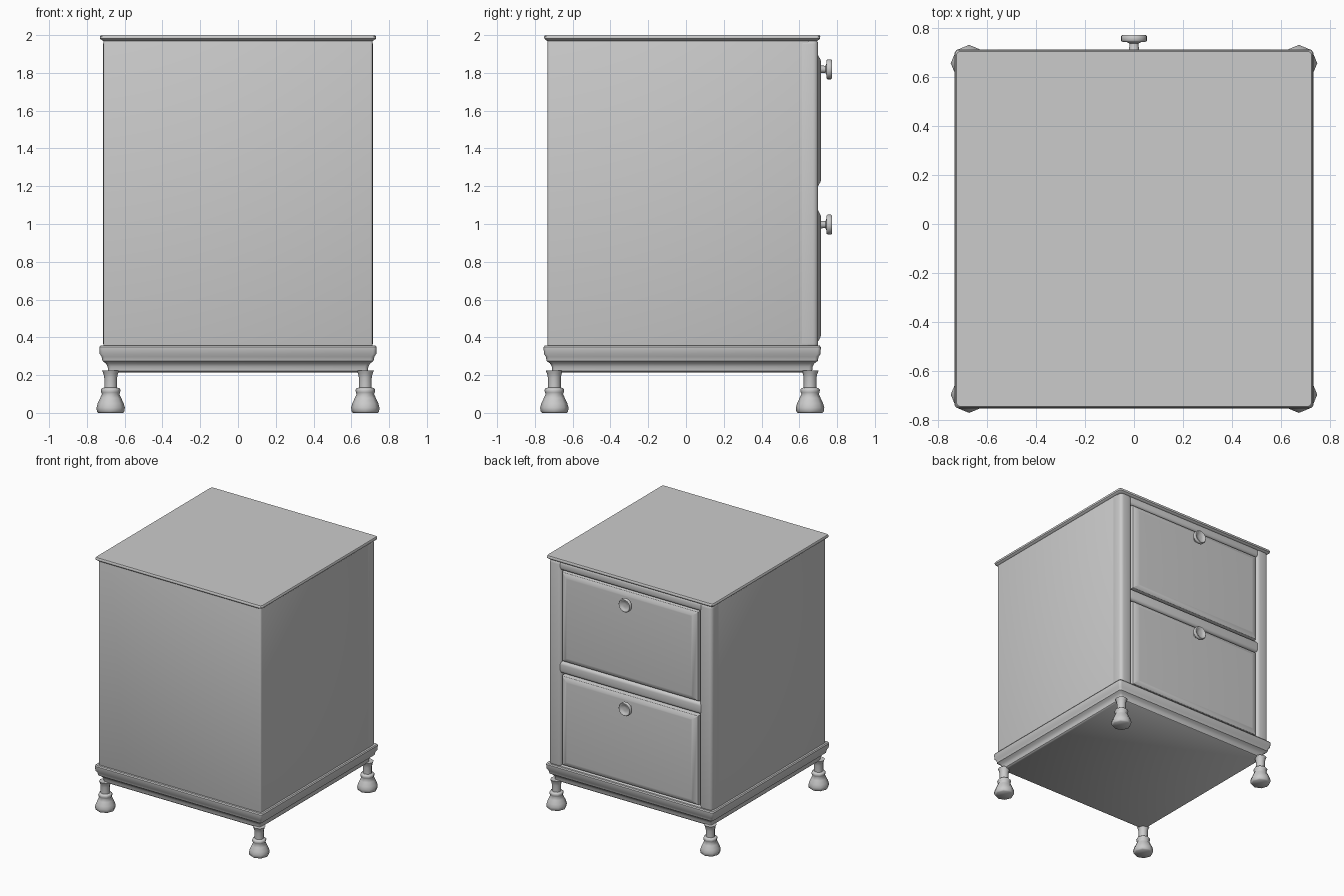
import bpy, bmesh
from math import cos, sin, pi, radians

if "Cube" in bpy.data.objects:
    bpy.data.objects.remove(bpy.data.objects["Cube"])

CY = -0.02  # centre of the cabinet in y (the knobs stick out at +y)


def finish(name, bm, angle=40):
    bmesh.ops.recalc_face_normals(bm, faces=bm.faces[:])
    me = bpy.data.meshes.new(name)
    bm.to_mesh(me)
    bm.free()
    ob = bpy.data.objects.new(name, me)
    bpy.context.collection.objects.link(ob)
    bpy.ops.object.select_all(action='DESELECT')
    ob.select_set(True)
    bpy.context.view_layer.objects.active = ob
    bpy.ops.object.shade_smooth_by_angle(angle=radians(angle))
    return ob


def loft(bm, rings):
    loops = [[bm.verts.new(p) for p in r] for r in rings]
    n = len(loops[0])
    for a, b in zip(loops, loops[1:]):
        for i in range(n):
            j = (i + 1) % n
            bm.faces.new((a[i], a[j], b[j], b[i]))
    bm.faces.new(loops[0][::-1])
    bm.faces.new(loops[-1])


def rounded_slab(name, profile, r=0.018, seg=3):
    """Stack rounded rectangles; profile holds (half width, z)."""
    bm = bmesh.new()
    rings = []
    for h, z in profile:
        ring = []
        for q, (sx, sy) in enumerate(((1, 1), (-1, 1), (-1, -1), (1, -1))):
            for k in range(seg + 1):
                a = (q + k / seg) * pi / 2
                ring.append((sx * (h - r) + r * cos(a),
                             CY + sy * (h - r) + r * sin(a), z))
        rings.append(ring)
    loft(bm, rings)
    return finish(name, bm)


def box(name, x, y, z, bevel=0.0, seg=3):
    bm = bmesh.new()
    loft(bm, [[(x[0], y[0], k), (x[1], y[0], k), (x[1], y[1], k), (x[0], y[1], k)] for k in z])
    if bevel:
        bmesh.ops.bevel(bm, geom=bm.edges[:], offset=bevel, segments=seg,
                        profile=0.5, affect='EDGES')
    return finish(name, bm)


def lathe(name, profile, sides, place, angle=50):
    """place maps (u, v, height) to a world position."""
    bm = bmesh.new()
    loft(bm, [[place(r * cos(2 * pi * i / sides), r * sin(2 * pi * i / sides), h)
               for i in range(sides)] for r, h in profile])
    return finish(name, bm, angle)


# Top board and moulded base
rounded_slab("top_board", [(0.712, 1.968), (0.722, 1.974), (0.73, 1.981),
                           (0.731, 1.992), (0.726, 2.0)])
rounded_slab("base_moulding", [(0.68, 0.214), (0.688, 0.222), (0.69, 0.245), (0.70, 0.262),
                               (0.718, 0.275), (0.722, 0.297), (0.732, 0.312),
                               (0.734, 0.348), (0.728, 0.356)])

# Cabinet carcass and drawer-side frame
box("cabinet_body", (-0.713, 0.713), (-0.732, 0.655), (0.34, 1.98), 0.012)
for s, side in ((-1, "left"), (1, "right")):
    box(f"{side}_post", sorted((s * 0.605, s * 0.714)), (0.59, 0.70), (0.34, 1.98), 0.028, 4)
for name, z in (("top_rail", (1.905, 1.98)), ("middle_rail", (1.09, 1.185)),
                ("bottom_rail", (0.30, 0.368))):
    box(name, (-0.63, 0.63), (0.60, 0.697), z, 0.025, 4)

# Drawers with sloped rims, each with a dished knob
knob = [(0.026, 0.705), (0.02, 0.716), (0.018, 0.738), (0.03, 0.743), (0.049, 0.745),
        (0.053, 0.75), (0.053, 0.767), (0.048, 0.773), (0.041, 0.773), (0.035, 0.766),
        (0.012, 0.764)]
for name, zc in (("upper", 1.547), ("lower", 0.725)):
    bm = bmesh.new()
    rings = []
    for w, h, y in ((0.598, 0.355, 0.64), (0.598, 0.355, 0.69), (0.594, 0.351, 0.697),
                    (0.555, 0.322, 0.713), (0.545, 0.314, 0.714)):
        rings.append([(-w, y, zc - h), (w, y, zc - h), (w, y, zc + h), (-w, y, zc + h)])
    loft(bm, rings)
    finish(f"{name}_drawer", bm, 30)
    lathe(f"{name}_knob", knob, 20,
          lambda u, v, h, z=zc + 0.272: (u, h, z + v))

# Turned eight-sided legs
leg = [(0.066, 0.0), (0.073, 0.008), (0.075, 0.028), (0.069, 0.05), (0.056, 0.078),
       (0.046, 0.1), (0.05, 0.108), (0.052, 0.122), (0.047, 0.13), (0.034, 0.134),
       (0.034, 0.185), (0.038, 0.206), (0.046, 0.225)]
for sx, a in ((-1, "left"), (1, "right")):
    for sy, b in ((-1, "front"), (1, "back")):
        lathe(f"{b}_{a}_leg", leg, 8,
              lambda u, v, h, sx=sx, sy=sy: (sx * 0.674 + u, CY + sy * 0.677 + v, h), 60)
